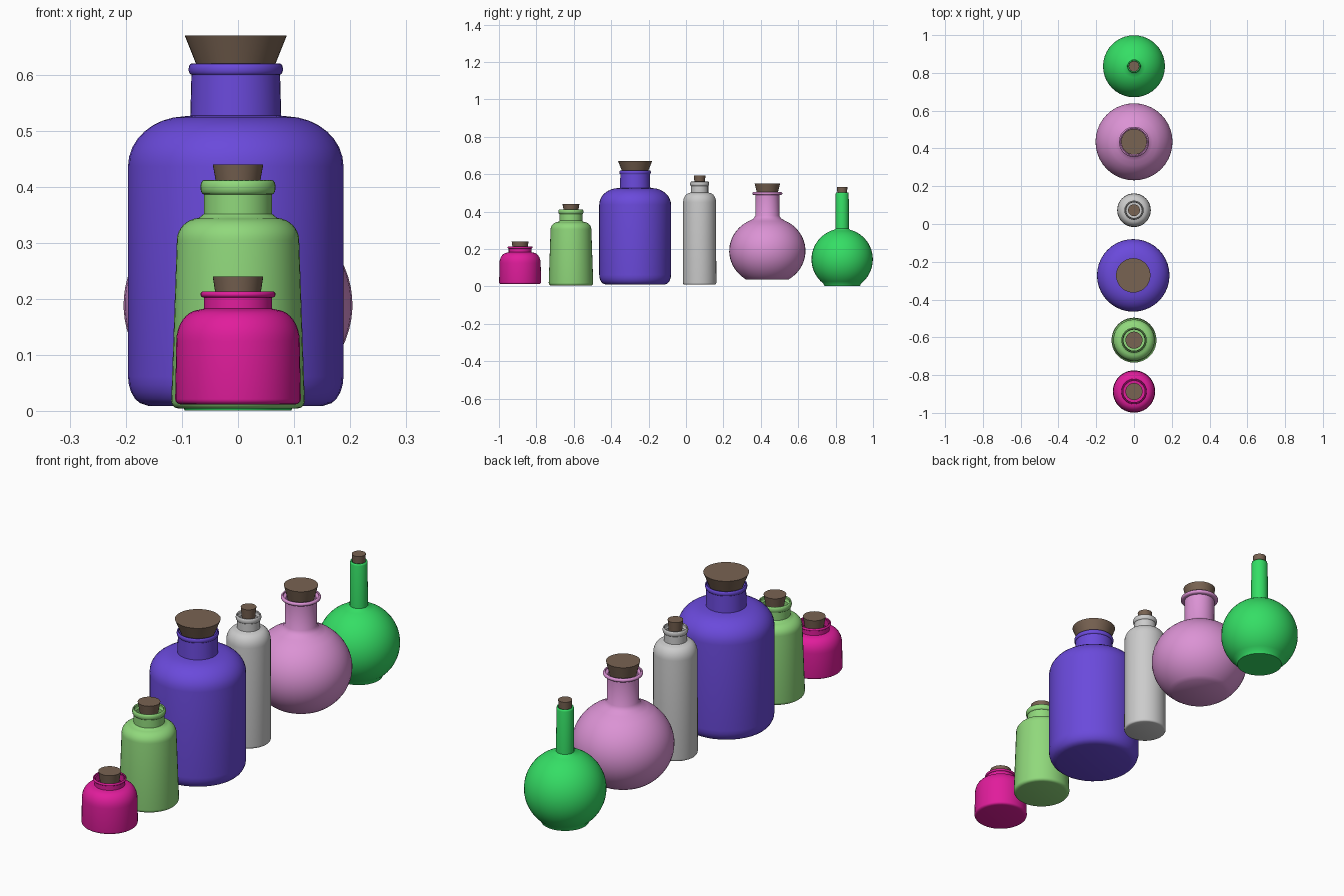
import bpy, bmesh
from math import pi, sin, cos, radians

if "Cube" in bpy.data.objects:
    bpy.data.objects.remove(bpy.data.objects["Cube"])

SIDES = 40


def material(name, rgb):
    m = bpy.data.materials.new(name)
    m.diffuse_color = (*rgb, 1)
    m.use_nodes = True
    m.node_tree.nodes["Principled BSDF"].inputs["Base Color"].default_value = m.diffuse_color
    return m


def lathe(name, profile, loc, mat, cap_top=False, wall=0):
    """Spin a bottom-to-top list of (radius, z) points around the z axis."""
    bm = bmesh.new()
    rings = [[bm.verts.new((r * cos(2 * pi * i / SIDES), r * sin(2 * pi * i / SIDES), z))
              for i in range(SIDES)] for r, z in profile]
    for a, b in zip(rings, rings[1:]):
        for i in range(SIDES):
            j = (i + 1) % SIDES
            bm.faces.new((a[i], a[j], b[j], b[i]))
    bm.faces.new(rings[0][::-1])
    if cap_top:
        bm.faces.new(rings[-1])
    me = bpy.data.meshes.new(name)
    bm.to_mesh(me)
    bm.free()
    ob = bpy.data.objects.new(name, me)
    bpy.context.collection.objects.link(ob)
    ob.location = loc
    if mat:
        me.materials.append(mat)
    bpy.context.view_layer.objects.active = ob
    ob.select_set(True)
    bpy.ops.object.shade_smooth_by_angle(angle=radians(35))
    ob.select_set(False)
    if wall:
        s = ob.modifiers.new("glass_wall", 'SOLIDIFY')
        s.thickness = wall
        s.offset = -1
    return ob


def arc(cr, cz, rr, rz, a0, a1, n=8):
    """Elliptical arc in the (radius, z) plane, angles in degrees."""
    return [(cr + rr * cos(radians(a0 + (a1 - a0) * i / n)),
             cz + rz * sin(radians(a0 + (a1 - a0) * i / n))) for i in range(n + 1)]


def lip(neck, r, z0, z1):
    """Rounded bead around the mouth."""
    h = (z1 - z0) / 2
    d = min(h, r - neck)
    return [(neck, z0)] + arc(r - d, z0 + h, d, h, -70, 90, 6)


def bottle(name, y, rgb, profile, cork, x=0):
    """Glass body and its tapered cork: (bottom r, top r, mouth z, top z)."""
    lathe(name + "_bottle", profile, (x, y, 0), material(name, rgb) if rgb else None, wall=0.006)
    r0, r1, z0, z1 = cork
    depth = 0.02
    low = r0 - (r1 - r0) * depth / (z1 - z0)
    lathe(name + "_cork", [(low, z0 - depth), (r1, z1)], (x, y, 0), cork_mat, cap_top=True)


cork_mat = material("cork", (0.19, 0.125, 0.085))

# Short magenta jar
bottle("magenta", -0.887, (0.75, 0.012, 0.33),
       [(0.100, 0.012)] + arc(0.100, 0.022, 0.012, 0.010, -60, 0, 3)
       + arc(0.068, 0.125, 0.042, 0.056, 0, 85) + [(0.061, 0.183)]
       + lip(0.061, 0.067, 0.203, 0.214),
       (0.041, 0.045, 0.214, 0.240))

# Light green bottle, narrowing towards the shoulder
bottle("light_green", -0.615, (0.28, 0.69, 0.20),
       [(0.106, 0.005)] + arc(0.106, 0.019, 0.013, 0.014, -60, 0, 3)
       + arc(0.066, 0.305, 0.043, 0.040, 0, 85) + [(0.061, 0.352)]
       + lip(0.061, 0.067, 0.387, 0.412),
       (0.040, 0.045, 0.412, 0.440))

# Large purple bottle with a domed shoulder
bottle("purple", -0.272, (0.145, 0.068, 0.71),
       [(0.156, 0.010)] + arc(0.156, 0.062, 0.036, 0.052, -65, 0, 4)
       + arc(0.088, 0.437, 0.104, 0.089, 0, 88) + [(0.081, 0.527)]
       + lip(0.079, 0.084, 0.600, 0.620),
       (0.071, 0.091, 0.620, 0.670), x=-0.004)

# Slim grey bottle
bottle("grey", 0.073, None,
       [(0.082, 0.010)] + arc(0.082, 0.020, 0.007, 0.010, -60, 0, 3)
       + arc(0.051, 0.450, 0.037, 0.050, 0, 85) + [(0.046, 0.503)]
       + lip(0.046, 0.051, 0.537, 0.560),
       (0.028, 0.031, 0.560, 0.592))

# Round pink flask
bottle("pink", 0.435, (0.71, 0.29, 0.66),
       arc(0, 0.190, 0.204, 0.184, -56, 52, 18)
       + [(0.098, 0.350), (0.075, 0.362), (0.064, 0.378)]
       + lip(0.064, 0.080, 0.489, 0.506),
       (0.057, 0.068, 0.506, 0.550))

# Round green flask with a long thin neck
bottle("green", 0.835, (0.035, 0.73, 0.13),
       [(0.095, 0.002)] + arc(0, 0.145, 0.164, 0.164, -52, 75, 20)
       + [(0.036, 0.309), (0.035, 0.495), (0.033, 0.503)],
       (0.026, 0.028, 0.502, 0.533))
